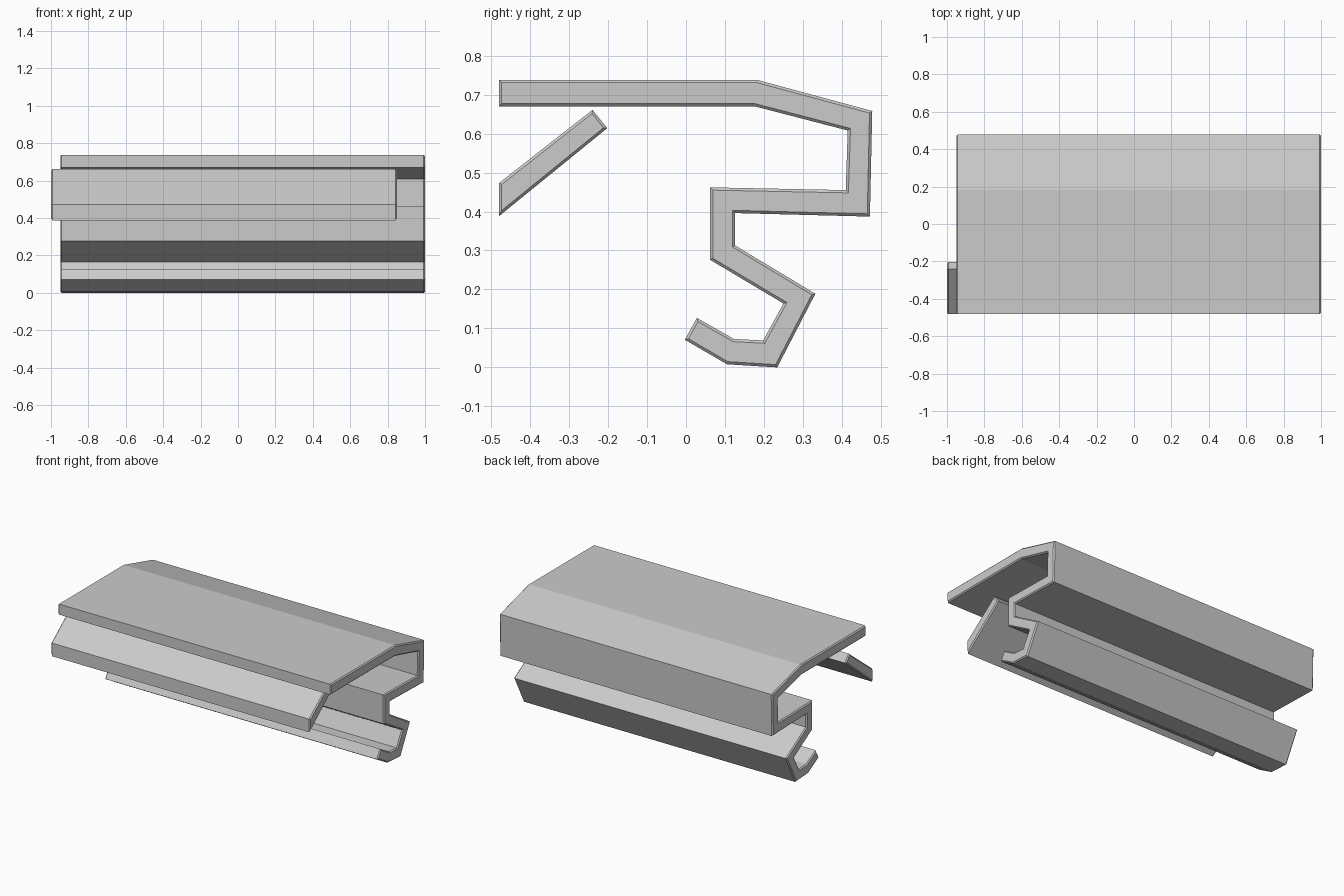
import bpy, bmesh

if "Cube" in bpy.data.objects:
    bpy.data.objects.remove(bpy.data.objects["Cube"])


def extrude_profile(name, profile, x0, x1, chamfer):
    """Extrude a (y, z) outline along x and chamfer both end rims."""
    bm = bmesh.new()
    cap = bm.faces.new([bm.verts.new((x0, y, z)) for y, z in profile])
    ext = bmesh.ops.extrude_face_region(bm, geom=[cap], use_keep_orig=True)
    moved = [v for v in ext["geom"] if isinstance(v, bmesh.types.BMVert)]
    bmesh.ops.translate(bm, verts=moved, vec=(x1 - x0, 0, 0))
    bmesh.ops.recalc_face_normals(bm, faces=bm.faces[:])
    rims = [e for e in bm.edges if abs(e.verts[0].co.x - e.verts[1].co.x) < 1e-5]
    bmesh.ops.bevel(bm, geom=rims, offset=chamfer, segments=1,
                    profile=0.5, affect='EDGES')
    bmesh.ops.recalc_face_normals(bm, faces=bm.faces[:])
    mesh = bpy.data.meshes.new(name)
    bm.to_mesh(mesh)
    bm.free()
    obj = bpy.data.objects.new(name, mesh)
    bpy.context.collection.objects.link(obj)
    return obj


# Folded channel: roof, back wall, shelf and curled lower hook
channel = [
    (-0.48, 0.738), (0.182, 0.738), (0.478, 0.658), (0.472, 0.387),
    (0.126, 0.396), (0.126, 0.313), (0.332, 0.189), (0.234, 0.0),
    (0.105, 0.008), (-0.003, 0.071), (0.028, 0.127), (0.123, 0.073),
    (0.198, 0.069), (0.25, 0.164), (0.062, 0.276), (0.062, 0.462),
    (0.41, 0.455), (0.415, 0.608), (0.176, 0.67), (-0.48, 0.67),
]
extrude_profile("folded_channel", channel, -0.95, 1.0, 0.007)

# Loose sloping strip below the roof at the front
strip = [(-0.48, 0.388), (-0.202, 0.614), (-0.24, 0.661), (-0.48, 0.473)]
extrude_profile("sloping_strip", strip, -1.0, 0.85, 0.007)
